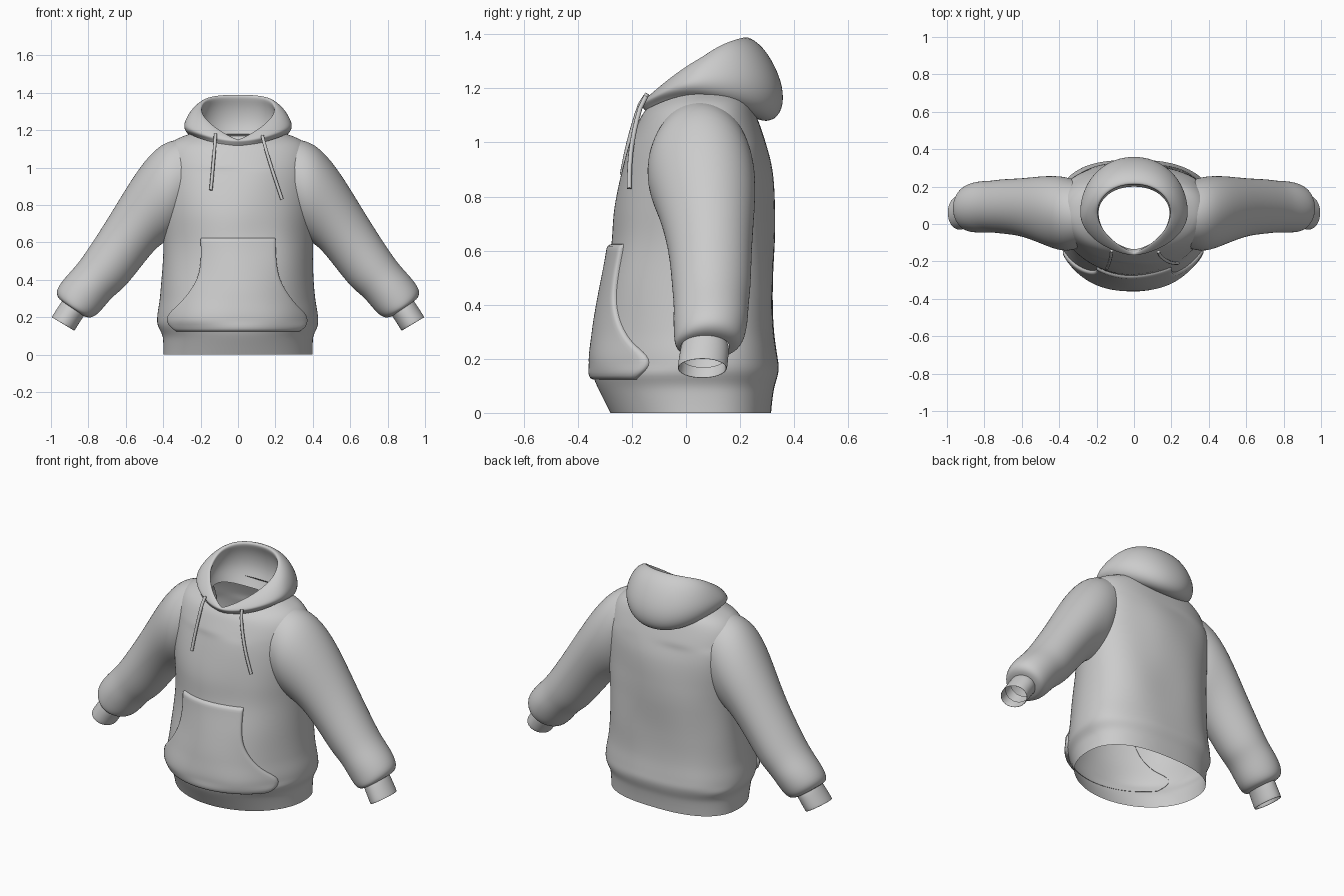
import bpy, bmesh, math
from mathutils import Vector, noise

if "Cube" in bpy.data.objects:
    bpy.data.objects.remove(bpy.data.objects["Cube"])


def make(name, rows, closed=True, subsurf=1, keep=None):
    """Loft rows of points into a smooth open sheet."""
    bm = bmesh.new()
    vs = [[bm.verts.new(p) for p in r] for r in rows]
    n = len(rows[0])
    for a, b in zip(vs, vs[1:]):
        for i in range(n if closed else n - 1):
            j = (i + 1) % n
            bm.faces.new((a[i], a[j], b[j], b[i]))
    if keep:
        bad = [f for f in bm.faces if not keep(f.calc_center_median())]
        bmesh.ops.delete(bm, geom=bad, context='FACES')
    bmesh.ops.recalc_face_normals(bm, faces=bm.faces)
    me = bpy.data.meshes.new(name)
    bm.to_mesh(me)
    bm.free()
    ob = bpy.data.objects.new(name, me)
    bpy.context.collection.objects.link(ob)
    me.polygons.foreach_set("use_smooth", [True] * len(me.polygons))
    if subsurf:
        m = ob.modifiers.new("smooth", 'SUBSURF')
        m.levels = m.render_levels = subsurf
    return ob


def sample(table, z):
    """Smooth interpolation of table columns by the first column."""
    z = min(max(z, table[0][0]), table[-1][0])
    i = max(k for k in range(len(table) - 1) if table[k][0] <= z)
    a, b = table[i], table[i + 1]
    h = b[0] - a[0]
    t = (z - a[0]) / h

    def slope(k, c):
        lo, hi = table[max(k - 1, 0)], table[min(k + 1, len(table) - 1)]
        return (hi[c] - lo[c]) / (hi[0] - lo[0])
    return [(2*t**3 - 3*t*t + 1) * a[c] + (t**3 - 2*t*t + t) * h * slope(i, c)
            + (3*t*t - 2*t**3) * b[c] + (t**3 - t*t) * h * slope(i + 1, c)
            for c in range(1, len(a))]


def wrinkle(p, amount):
    return noise.noise(Vector((p[0] * 4, p[1] * 4, p[2] * 3))) * amount


# Torso profile: height, half width, front y, back y
TORSO = [(0.0, .40, -.28, .315), (.05, .40, -.305, .32), (.11, .405, -.335, .33),
         (.14, .425, -.345, .342), (.20, .428, -.352, .335), (.30, .415, -.335, .325),
         (.45, .405, -.305, .325), (.60, .40, -.28, .325), (.75, .405, -.265, .325),
         (.90, .41, -.235, .318), (1.0, .41, -.21, .295), (1.10, .385, -.18, .26),
         (1.155, .33, -.162, .235), (1.18, .26, -.15, .21)]
YC = 0.06


def torso_point(z, t, out=0.0):
    w, yf, yb = sample(TORSO, z)
    c, s = math.cos(t), math.sin(t)
    if s < 0:
        x, y = w * c, YC + (YC - yf) * s
        z -= 0.06 * s * s * max(0, (z - 1.0) / 0.18)
    else:
        x = w * math.copysign(abs(c) ** .8, c)
        y = YC + (yb - YC) * s ** .8
    k = out + (wrinkle((x, y, z), .012) if .15 < z < 1.0 else 0)
    return Vector((x + k * c, y + k * s, z))


# Torso with arm holes and open hem
SIDES = 56
levels = [1.18 * i / 48 for i in range(49)]
make("torso", [[torso_point(z, 2 * math.pi * i / SIDES) for i in range(SIDES)] for z in levels],
     keep=lambda p: abs(p.x) < .3 or ((p.z - .9) / .19) ** 2 + ((p.y - .05) / .14) ** 2 > 1)

# Front pouch pocket: height, half width
POCKET = [(.125, .33), (.16, .37), (.21, .37), (.27, .31), (.34, .255),
          (.42, .215), (.52, .20), (.62, .20)]


def pocket_row(z, out):
    half = sample(POCKET, z)[0]
    w = sample(TORSO, z)[0]
    cols = [-1, -.995] + [k / 10 for k in range(-9, 10)] + [.995, 1]
    return [torso_point(z, -math.acos(u * half / w),
                        -.004 if abs(u) == 1 else out) for u in cols]


zs = [.125 + (.62 - .125) * i / 20 for i in range(21)]
make("front_pocket", [pocket_row(.123, -.004)] + [pocket_row(z, .016) for z in zs]
     + [pocket_row(.625, -.004)], closed=False)

# Sleeves: outer edge x z, inner edge x z, y centre, y half depth
SLEEVE = [(.30, 1.16, .31, .68, .05, .185), (.41, 1.14, .345, .63, .05, .205),
          (.53, 1.0, .43, .585, .07, .182), (.67, .765, .515, .465, .087, .157),
          (.80, .56, .60, .36, .092, .148), (.86, .475, .645, .325, .092, .138),
          (.925, .41, .685, .29, .09, .138), (.975, .345, .745, .215, .085, .132),
          (.965, .305, .79, .193, .077, .118), (.943, .287, .822, .205, .07, .09)]
CUFF = [(.935, .295, .815, .215, .07, .084), (.945, .282, .826, .204, .07, .09),
        (.972, .24, .852, .163, .065, .092), (1.0, .197, .875, .125, .06, .093),
        (.994, .20, .879, .129, .06, .086), (.965, .245, .855, .168, .065, .084)]


def tube(name, sections, side, amount):
    rows = []
    for xo, zo, xi, zi, y, hy in sections:
        o, n = Vector((xo, y, zo)), Vector((xi, y, zi))
        mid, arm = (o + n) / 2, (o - n) / 2
        row = []
        for i in range(24):
            t = 2 * math.pi * i / 24
            d = arm * math.cos(t) + Vector((0, hy * math.sin(t), 0))
            p = mid + d * (1 + wrinkle(mid + d, amount))
            row.append((p.x * side, p.y, p.z))
        rows.append(row)
    make(name, rows, subsurf=2)


for side, label in ((-1, "left"), (1, "right")):
    tube(label + "_sleeve", SLEEVE, side, .08)
    tube(label + "_cuff", CUFF, side, 0)

# Hood loops: half width, front y, back y, front z, side z, back z, front pointedness
HOOD = [(.19, -.135, .20, 1.12, 1.16, 1.12, 1.2), (.215, -.14, .25, 1.135, 1.22, 1.22, 1.4),
        (.205, -.148, .235, 1.145, 1.28, 1.33, 1.6), (.19, -.152, .205, 1.15, 1.308, 1.38, 1.7),
        (.203, -.16, .222, 1.15, 1.322, 1.398, 1.7), (.25, -.166, .29, 1.148, 1.302, 1.355, 1.5),
        (.283, -.168, .348, 1.145, 1.255, 1.25, 1.35), (.292, -.168, .366, 1.14, 1.22, 1.16, 1.25),
        (.28, -.165, .345, 1.135, 1.19, 1.09, 1.2), (.255, -.158, .285, 1.125, 1.172, 1.07, 1.15),
        (.24, -.15, .225, 1.115, 1.16, 1.11, 1.1)]
rows = []
for w, yf, yb, zf, zm, zb, p in HOOD:
    row = []
    for i in range(40):
        t = 2 * math.pi * i / 40
        c, s = math.cos(t), math.sin(t)
        x = w * math.copysign(abs(c) ** (p if s < 0 else .95), c)
        y = YC + (YC - yf if s < 0 else yb - YC) * s
        z = zm + (zb - zf) / 2 * s + ((zb + zf) / 2 - zm) * s * s
        row.append((x, y, z))
    rows.append(row)
make("hood", rows, subsurf=2)


# Drawstrings lying on the chest
def drawstring(name, x0, z0, x1, z1):
    cu = bpy.data.curves.new(name, 'CURVE')
    cu.dimensions = '3D'
    cu.bevel_depth = .009
    cu.bevel_resolution = 2
    cu.use_fill_caps = True
    sp = cu.splines.new('POLY')
    sp.points.add(8)
    for i, pt in enumerate(sp.points):
        k = i / 8
        x, z = x0 + (x1 - x0) * k ** 1.1, z0 + (z1 - z0) * k
        w, yf, _ = sample(TORSO, z)
        y = YC - (YC - yf) * math.sqrt(1 - (x / w) ** 2) - .016
        pt.co = (x, y, z, 1)
    ob = bpy.data.objects.new(name, cu)
    bpy.context.collection.objects.link(ob)


drawstring("right_drawstring", .13, 1.17, .235, .83)
drawstring("left_drawstring", -.12, 1.18, -.145, .88)
